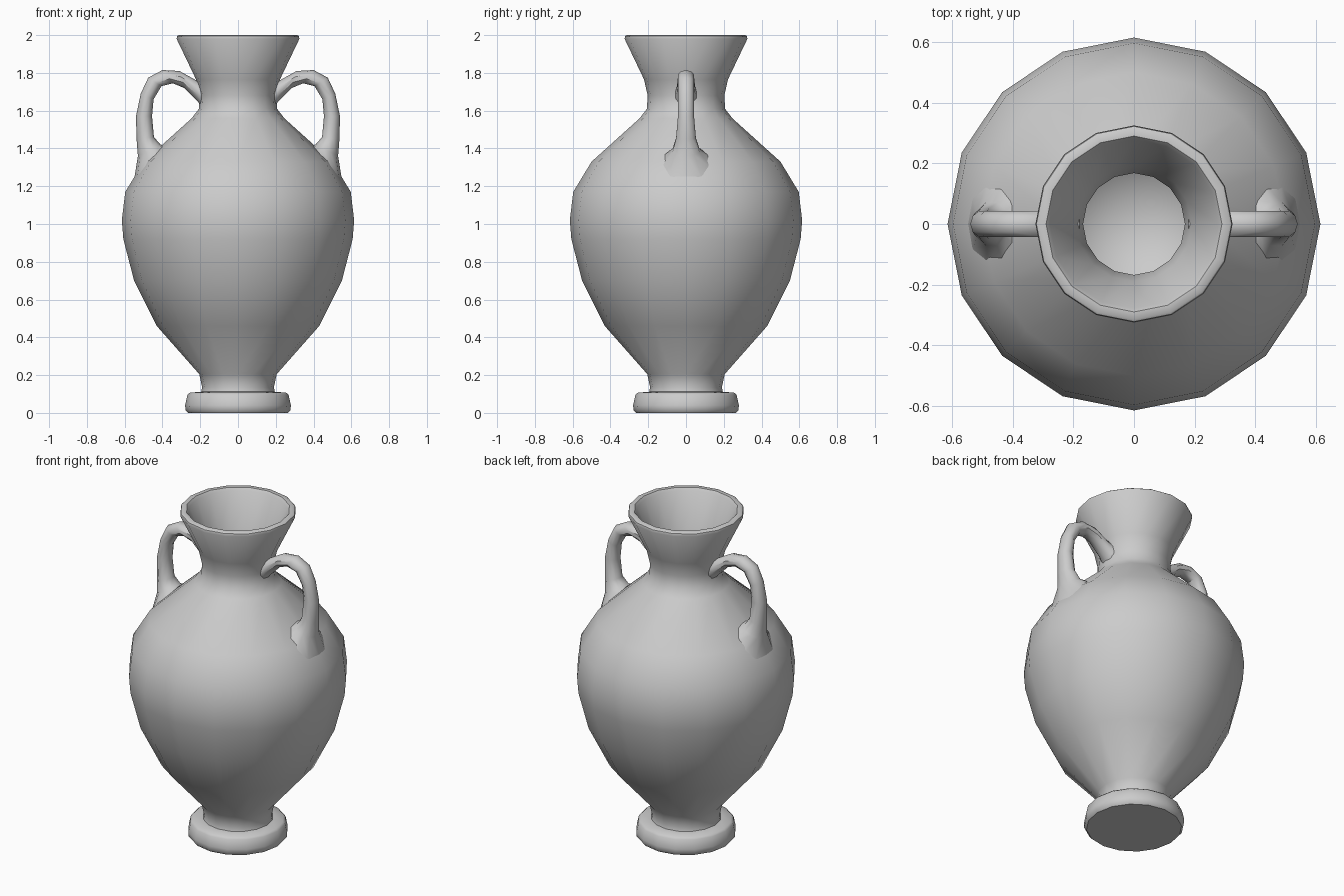
import bpy, bmesh
from math import sin, cos, tau, radians

if "Cube" in bpy.data.objects:
    bpy.data.objects.remove(bpy.data.objects["Cube"])


def finish(name, rings, merge=0.0001):
    """Skin a list of equal-sized point rings, cap the ends, shade smooth."""
    bm = bmesh.new()
    loops = [[bm.verts.new(p) for p in ring] for ring in rings]
    n = len(loops[0])
    for a, b in zip(loops, loops[1:]):
        for i in range(n):
            j = (i + 1) % n
            bm.faces.new((a[i], a[j], b[j], b[i]))
    bm.faces.new(loops[0][::-1])
    bm.faces.new(loops[-1])
    bmesh.ops.recalc_face_normals(bm, faces=bm.faces)
    mesh = bpy.data.meshes.new(name)
    bm.to_mesh(mesh)
    bm.free()
    obj = bpy.data.objects.new(name, mesh)
    bpy.context.collection.objects.link(obj)
    bpy.ops.object.select_all(action='DESELECT')
    obj.select_set(True)
    bpy.context.view_layer.objects.active = obj
    bpy.ops.object.shade_smooth_by_angle(angle=radians(40))
    return obj


def lathe(name, profile, sides=16):
    return finish(name, [[(r * cos(tau * i / sides), r * sin(tau * i / sides), z)
                          for i in range(sides)] for r, z in profile])


# Vase: foot, belly, neck and rim, then back down the hollow inside
outer = [(0.265, 0.0), (0.278, 0.015), (0.28, 0.04), (0.268, 0.095), (0.255, 0.107),
         (0.195, 0.112), (0.19, 0.135), (0.205, 0.205), (0.43, 0.46), (0.55, 0.70),
         (0.607, 0.92), (0.615, 1.02), (0.597, 1.17), (0.50, 1.33), (0.245, 1.56),
         (0.207, 1.61), (0.203, 1.68), (0.222, 1.765), (0.325, 1.98), (0.322, 1.995)]
inner = [(0.315, 2.0), (0.29, 2.0), (0.278, 1.985), (0.19, 1.77), (0.168, 1.68),
         (0.172, 1.61), (0.21, 1.53), (0.45, 1.31), (0.545, 1.15), (0.56, 1.02),
         (0.50, 0.71), (0.39, 0.49), (0.20, 0.27), (0.08, 0.21)]
lathe("vase_body", outer + inner)

# Handle sections: inner point x, z, outer point x, z, half width
sections = [(0.18, 1.60, 0.18, 1.75, 0.062), (0.21, 1.645, 0.22, 1.76, 0.052),
            (0.285, 1.72, 0.31, 1.81, 0.045), (0.345, 1.745, 0.40, 1.815, 0.045),
            (0.405, 1.73, 0.475, 1.775, 0.045), (0.447, 1.66, 0.515, 1.69, 0.045),
            (0.455, 1.57, 0.54, 1.57, 0.045), (0.445, 1.46, 0.537, 1.45, 0.055),
            (0.41, 1.42, 0.53, 1.36, 0.075), (0.365, 1.415, 0.55, 1.235, 0.138)]


def handle(name, side, sides=10):
    rings = []
    for xi, zi, xo, zo, w in sections:
        ring = []
        for k in range(sides):
            t = (1 + cos(tau * k / sides)) / 2
            ring.append((side * (xi + (xo - xi) * t), w * sin(tau * k / sides),
                         zi + (zo - zi) * t))
        rings.append(ring)
    return finish(name, rings)


handle("right_handle", 1)
handle("left_handle", -1)
